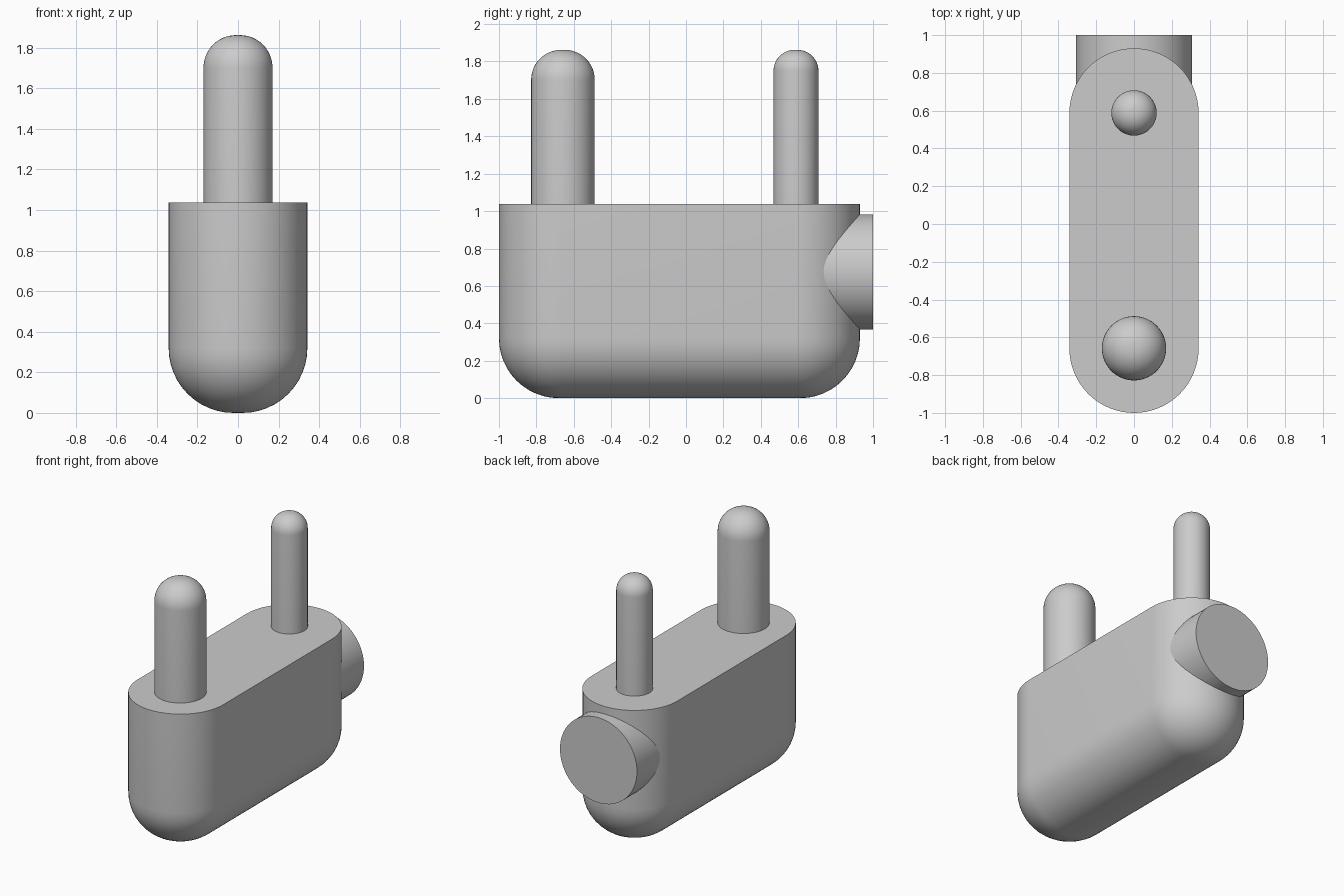
import bpy, bmesh
from math import sin, cos, pi, radians
from mathutils import Matrix

if "Cube" in bpy.data.objects:
    bpy.data.objects.remove(bpy.data.objects["Cube"])

HALF = 32  # segments per half circle


def fillet(radius, r, z, direction, steps=12):
    """Quarter-round from the side wall to a flat cap at height z."""
    zc = z - direction * r
    return [(radius - r + r * cos(pi / 2 * i / steps), zc + direction * r * sin(pi / 2 * i / steps))
            for i in range(steps + 1)]


def stack(name, profile, y0, y1, matrix=None):
    """Rings (radius, z) listed bottom to top; a stadium from y0 to y1, or a circle when y0 == y1."""
    bm = bmesh.new()
    rings = []
    for r, z in profile:
        ring = []
        for yc, start in ((y1, 0.0), (y0, pi)):
            for i in range(HALF + 1):
                a = start + pi * i / HALF
                ring.append(bm.verts.new((r * cos(a), yc + r * sin(a), z)))
        rings.append(ring)
    n = len(rings[0])
    for low, high in zip(rings, rings[1:]):
        for i in range(n):
            j = (i + 1) % n
            bm.faces.new((low[i], low[j], high[j], high[i]))
    bm.faces.new(rings[0][::-1])
    bm.faces.new(rings[-1])
    bmesh.ops.remove_doubles(bm, verts=bm.verts, dist=1e-5)
    if matrix:
        bm.transform(matrix)
    bmesh.ops.recalc_face_normals(bm, faces=bm.faces)
    mesh = bpy.data.meshes.new(name)
    bm.to_mesh(mesh)
    bm.free()
    obj = bpy.data.objects.new(name, mesh)
    bpy.context.collection.objects.link(obj)
    bpy.ops.object.select_all(action='DESELECT')
    obj.select_set(True)
    bpy.context.view_layer.objects.active = obj
    bpy.ops.object.shade_smooth_by_angle(angle=radians(30))
    return obj


R, TOP = 0.342, 1.037
FRONT, BACK = -1 + R, 0.93 - R

# Body with rounded ends and a rounded underside
stack("body", fillet(R, 0.32, 0, -1)[::-1] + [(R, TOP)], FRONT, BACK)

# Round-tipped pegs, wide in front and narrow behind
for name, y, r, tip in (("front_peg", FRONT, 0.17, 0.16), ("back_peg", BACK, 0.12, 0.112)):
    stack(name, [(r, TOP - 0.005)] + fillet(r, tip, 1.862, 1), y, y)

# Short round boss facing backwards
stack("back_boss", [(0.308, 0.7), (0.308, 1.0)], 0, 0,
      Matrix.Translation((0, 0, 0.675)) @ Matrix.Rotation(-pi / 2, 4, 'X'))
